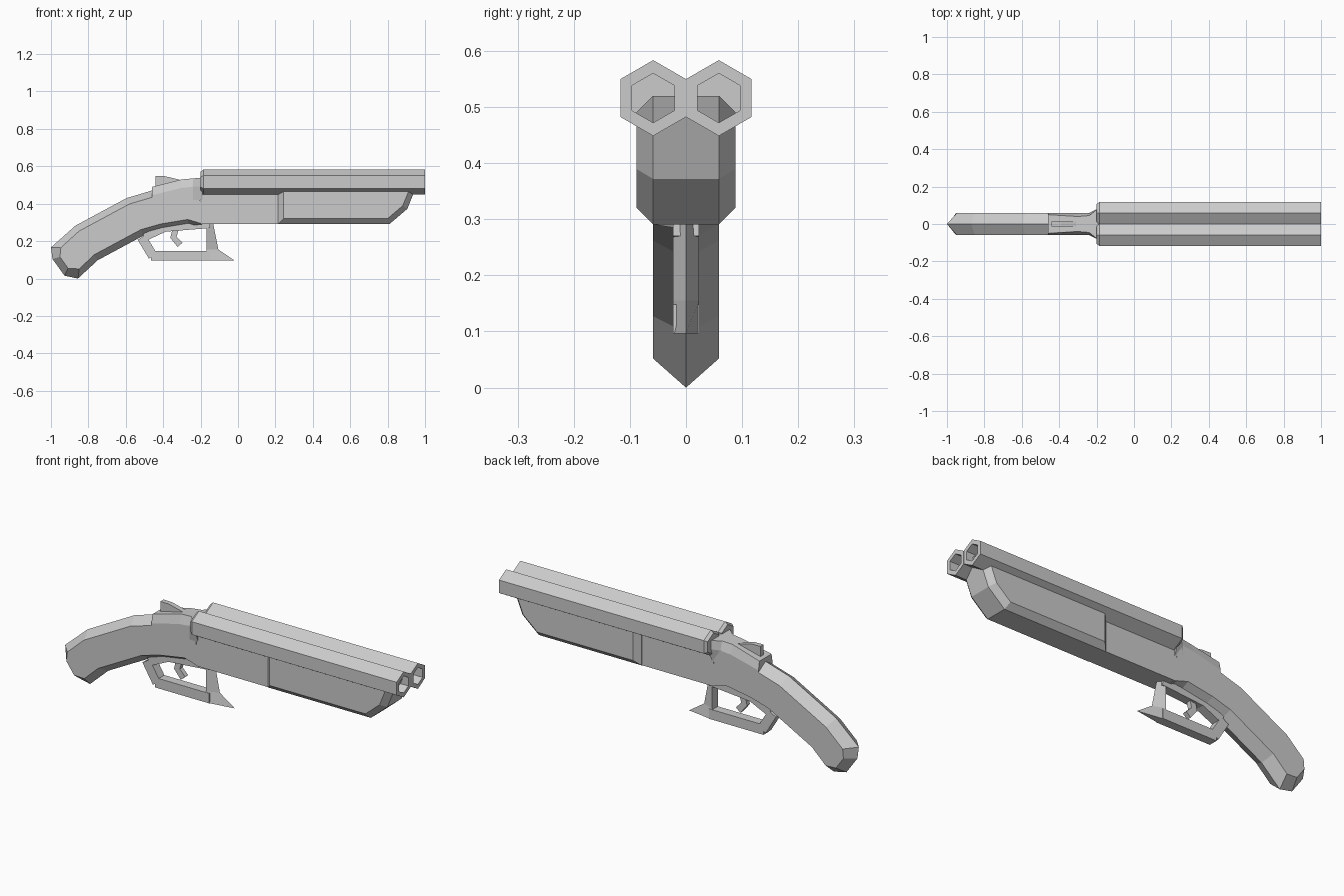
import bpy, bmesh
from math import sin, cos, pi
from mathutils import Vector

cube = bpy.data.objects.get("Cube")
if cube:
    bpy.data.objects.remove(cube, do_unlink=True)

shade = (0.6, 0.6, 0.6, 1)
grey = bpy.data.materials.new("plain grey")
grey.use_nodes = True
grey.diffuse_color = shade
grey.node_tree.nodes["Principled BSDF"].inputs["Base Color"].default_value = shade

BODY = 0.0585  # half width of the body, also half the barrel spacing


def loft(name, rings, chamfer=0):
    """Skin equal-length rings of 3D points, cap both ends, optionally chamfer the cap rims."""
    bm = bmesh.new()
    loops = [[bm.verts.new(point) for point in ring] for ring in rings]
    count = len(loops[0])
    for near, far in zip(loops, loops[1:]):
        for i in range(count):
            j = (i + 1) % count
            bm.faces.new((near[i], near[j], far[j], far[i]))
    caps = [bm.faces.new(loops[0]), bm.faces.new(loops[-1])]
    bmesh.ops.recalc_face_normals(bm, faces=bm.faces)
    if chamfer:
        rims = [edge for cap in caps for edge in cap.edges]
        bmesh.ops.bevel(bm, geom=rims, offset=chamfer, segments=1, affect='EDGES')
    else:
        bmesh.ops.triangulate(bm, faces=caps)
    mesh = bpy.data.meshes.new(name)
    bm.to_mesh(mesh)
    bm.free()
    mesh.materials.append(grey)
    obj = bpy.data.objects.new(name, mesh)
    bpy.context.collection.objects.link(obj)


def at_depth(outline, y):
    return [(x, y, z) for x, z in outline]


def plate(name, outline, half_width, chamfer=0):
    """Extrude a side outline evenly to both sides of the centre plane."""
    loft(name, [at_depth(outline, -half_width), at_depth(outline, half_width)], chamfer)


def strip(path, widths):
    """Side outline of a band that follows a path, with a half thickness per point."""
    path = [Vector(point) for point in path]
    upper, lower = [], []
    for i, (point, width) in enumerate(zip(path, widths)):
        along = path[min(i + 1, len(path) - 1)] - path[max(i - 1, 0)]
        across = along.normalized().orthogonal() * width
        upper.append(point + across)
        lower.append(point - across)
    return upper + lower[::-1]


def band(name, path, thickness, half_width):
    plate(name, strip(path, [thickness / 2] * len(path)), half_width)


def hexagon(x, y, radius):
    angles = [i * pi / 3 for i in range(6)]
    return [(x, y + radius * sin(a), 0.516 + radius * cos(a)) for a in angles]


# Twin hexagonal barrels with bevelled breeches and bored muzzles
outer, bore = 0.0675, 0.044
for name, y in (("left_barrel", BODY), ("right_barrel", -BODY)):
    steps = [(-0.2, 0.055), (-0.185, outer), (1, outer), (1, bore), (0.7, bore)]
    loft(name, [hexagon(x, y, radius) for x, radius in steps])

# Fore-end with chamfered rims, its top sunk into the barrels
plate("fore_end", [(0.215, 0.52), (0.965, 0.52), (0.905, 0.372), (0.81, 0.291), (0.215, 0.291)],
      half_width=0.088, chamfer=0.029)

# Receiver block under the barrels
band("receiver", [(-0.2, 0.39), (0.24, 0.39)], 0.196, BODY)

# Curved grip with a ridge round its middle that fades out at the receiver
spine = [Vector(p) for p in ((-0.96, 0.06), (-0.928, 0.083), (-0.81, 0.19), (-0.55, 0.33),
                             (-0.43, 0.365), (-0.28, 0.39), (-0.2, 0.4))]
thick, thin = 0.11, 0.075
butt_inset = Vector((0.03, 0.025))
side_spine = [p + butt_inset for p in spine[:2]] + spine[2:]
ridge = strip(spine, [thick / 2] + [thick] * 6)
side = strip(side_spine, [thin / 2] + [thin] * 5 + [thick])
loft("grip", [at_depth(side, -BODY), at_depth(ridge, 0), at_depth(side, BODY)])

# Raised breech: waisted, then flaring out to meet the barrels
breech = []
for x, half, top in ((-0.46, 0.05, 0.49), (-0.3, 0.04, 0.53), (-0.24, 0.045, 0.535),
                     (-0.19, 0.085, 0.54)):
    right_half = [(x, -BODY, 0.42), (x, -max(half, BODY), top - 0.045), (x, -half, top)]
    left_half = [(x, -y, z) for x, y, z in reversed(right_half)]
    breech.append(right_half + left_half)
loft("breech", breech)

# Opening lever on top
plate("top_lever", [(-0.44, 0.48), (-0.44, 0.548), (-0.39, 0.547), (-0.28, 0.52)], 0.013)

# Trigger and its guard
guard_half = 0.0235
band("trigger", [(-0.33, 0.28), (-0.345, 0.22), (-0.31, 0.18)], 0.034, 0.012)
band("guard_strap", [(-0.5, 0.22), (-0.39, 0.27), (-0.15, 0.29)], 0.04, guard_half)
band("guard_rear_post", [(-0.515, 0.22), (-0.455, 0.12)], 0.05, guard_half)
band("guard_lower_bar", [(-0.465, 0.122), (-0.15, 0.122)], 0.052, guard_half)

# Wedge-shaped front post of the guard, drawn out into a spur at the foot
post_back = -0.168
loft("guard_front_post", [
    [(post_back, -guard_half, z), (tip, 0, z), (post_back, guard_half, z)]
    for tip, z in ((-0.018, 0.096), (-0.105, 0.155), (-0.134, 0.3))])
